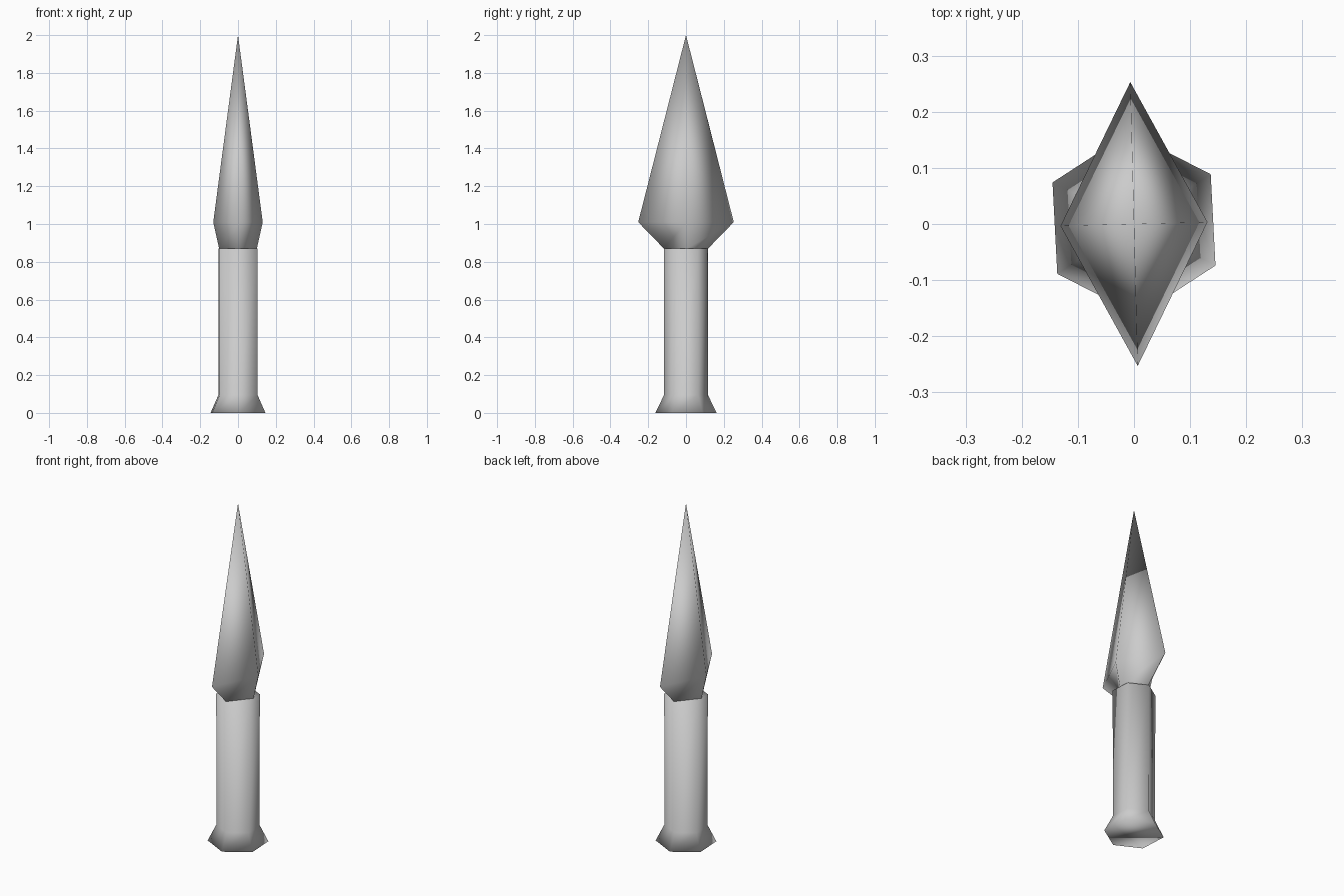
import bpy, bmesh
from math import cos, sin, radians

if "Cube" in bpy.data.objects:
    bpy.data.objects.remove(bpy.data.objects["Cube"])


def ring(bm, n, rx, ry, z, twist):
    """Ring of n corners with one corner on the y axis, turned slightly."""
    t = radians(twist)
    verts = []
    for i in range(n):
        a = radians(90 + 360 * i / n)
        x, y = rx * cos(a), ry * sin(a)
        verts.append(bm.verts.new((x * cos(t) - y * sin(t),
                                   x * sin(t) + y * cos(t), z)))
    return verts


def bridge(bm, a, b):
    for i in range(len(a)):
        j = (i + 1) % len(a)
        bm.faces.new((a[i], a[j], b[j], b[i]))


def finish(name, bm):
    bmesh.ops.recalc_face_normals(bm, faces=bm.faces)
    for f in bm.faces:
        f.smooth = True
    mesh = bpy.data.meshes.new(name)
    bm.to_mesh(mesh)
    bm.free()
    obj = bpy.data.objects.new(name, mesh)
    bpy.context.collection.objects.link(obj)
    return obj


# Hexagonal socket with flared foot
bm = bmesh.new()
rings = [ring(bm, 6, r, r, z, 3) for r, z in
         ((0.163, 0), (0.116, 0.095), (0.117, 0.87))]
for lower, upper in zip(rings, rings[1:]):
    bridge(bm, lower, upper)
bm.faces.new(rings[0])
bm.faces.new(rings[-1])
finish("socket", bm)

# Four-sided blade: short shoulder, then a long taper to the point
bm = bmesh.new()
neck = ring(bm, 4, 0.10, 0.117, 0.87, 1.5)
shoulder = ring(bm, 4, 0.131, 0.253, 1.01, 1.5)
bridge(bm, neck, shoulder)
tip = bm.verts.new((0, 0, 2))
for i in range(4):
    bm.faces.new((shoulder[i], shoulder[(i + 1) % 4], tip))
finish("blade", bm)
